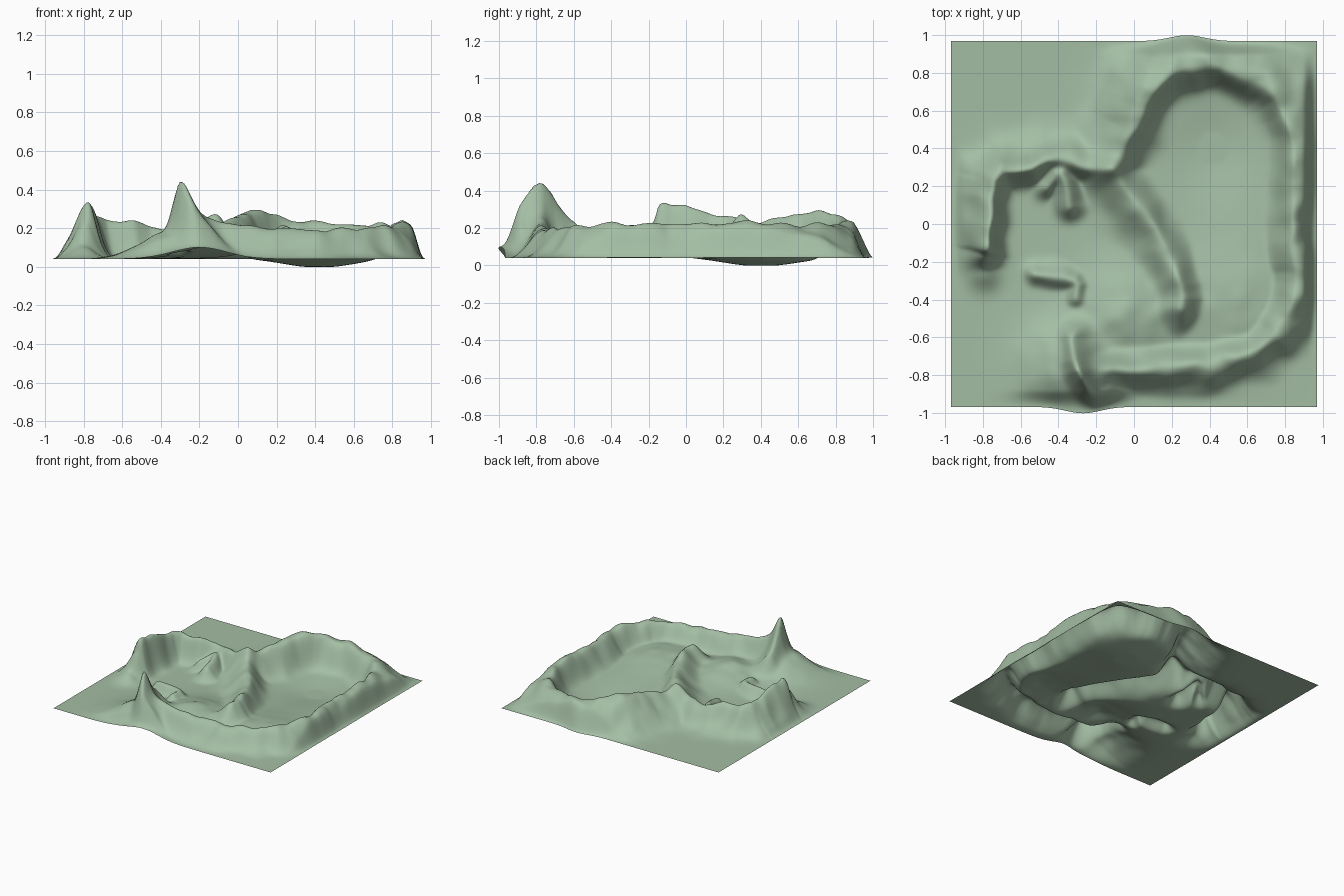
import bpy, math
from mathutils import noise, Vector

if "Cube" in bpy.data.objects:
    bpy.data.objects.remove(bpy.data.objects["Cube"])

N = 180          # grid cells per side
HALF = 0.968     # half width of the sheet
BASE = 0.04      # level of the flat plain


def spline(pts, steps=3):
    """Catmull-Rom curve through the crest points (x, y, height)."""
    p = [Vector(q) for q in pts]
    p = [2 * p[0] - p[1]] + p + [2 * p[-1] - p[-2]]
    out = []
    for a, b, c, d in zip(p, p[1:], p[2:], p[3:]):
        for k in range(steps):
            t = k / steps
            out.append(.5 * (2 * b + (c - a) * t + (2 * a - 5 * b + 4 * c - d) * t * t
                             + (3 * b - a - 3 * c + d) * t ** 3))
    return out + [p[-2]]


# Each ridge: crest curve, left width, right width, falloff power
junction = (-.12, .28, .17)
rim = spline([junction, (0, .5, .22), (.08, .7, .25), (.28, .83, .21), (.55, .81, .18),
              (.76, .66, .18), (.85, .35, .19), (.84, -.1, .18), (.86, -.32, .18),
              (.74, -.6, .17), (.4, -.74, .15), (0, -.76, .18), (-.27, -.78, .23)])
divider = spline([junction, (.12, -.04, .14), (.26, -.34, .17), (.26, -.45, .17)])
arm = spline([junction, (-.4, .34, .16), (-.55, .29, .2), (-.74, .23, .22),
              (-.77, -.1, .3), (-.78, -.16, .2)])
hook = spline([(-.46, .2, .09), (-.39, .27, .14), (-.33, .1, .1)])
peak = spline([(-.33, -.62, .2), (-.3, -.77, .37), (-.2, -.9, .25)])
rubble = spline([(-.52, -.26, .07), (-.31, -.3, .08), (-.3, -.4, .07)])
RIDGES = [(divider, .075, .12, 1.8), (arm, .06, .11, 1.8),
          (hook, .06, .06, 2), (peak, .12, .07, 1.5), (rubble, .05, .05, 2)]

# Broad swells: x, y, height, radius
SWELLS = [(-.34, -.76, .15, .22), (-.05, -.48, .09, .24),
          (.5, -.42, .06, .3), (-.8, -.26, .06, .08)]


def gauss(t, w):
    return math.exp(-(t / w) ** 2)


def smooth01(t):
    t = max(0, min(1, t))
    return t * t * (3 - 2 * t)


def ridge_height(x, y, pts, wl, wr, power):
    best, h, side = 1e9, 0, 0
    for (ax, ay, ah), (bx, by, bh) in zip(pts, pts[1:]):
        dx, dy = bx - ax, by - ay
        ll = dx * dx + dy * dy
        t = max(0, min(1, ((x - ax) * dx + (y - ay) * dy) / ll))
        ex, ey = x - ax - t * dx, y - ay - t * dy
        d = math.hypot(ex, ey)
        if d < best:
            best, h = d, ah + t * (bh - ah)
            side = (dx * ey - dy * ex) / (d * math.sqrt(ll) + 1e-9)
    w = (wl + wr) / 2 + side * (wl - wr) / 2
    return max(0, h) * math.exp(-(best / w) ** power)


def surface(x, y):
    # slight wobble so crests look natural
    wx = x + .026 * noise.noise(Vector((x * 6, y * 6, 1)))
    wy = y + .026 * noise.noise(Vector((x * 6, y * 6, 7)))
    vals = [ridge_height(wx, wy, *r) for r in RIDGES]
    # the rim's outer flank widens towards the back
    vals.append(ridge_height(wx, wy, rim, .105 + .07 * smooth01(y / .6), .085, 2))
    vals += [h * gauss(math.hypot(x - cx, y - cy), r) for cx, cy, h, r in SWELLS]
    z = sum(v ** 3.5 for v in vals) ** (1 / 3.5)
    z *= 1 + .12 * noise.noise(Vector((x * 9, y * 9, 3)))
    # sunken floor of the big basin
    z -= .045 * gauss(x - .42, .24) * gauss(y - .4, .26)
    # fall to the plain at the border, with the front edge lifted
    side = smooth01((HALF - abs(x)) / .07) * smooth01((HALF - y) / .08)
    front = smooth01((y + HALF) / .09)
    lift = .06 * gauss(x + .2, .2) * gauss(y + HALF, .1)
    z = z * side * front + lift * (1 - front)
    # soft bulges past the front and back edges
    out_f = -.034 * gauss(x + .27, .13) * gauss(y + HALF, .07)
    out_b = .034 * gauss(x - .28, .13) * gauss(y - HALF + .015, .05)
    return x, y + out_f + out_b, max(0, BASE + z)


# Terrain sheet
coords = [-HALF + 2 * HALF * i / N for i in range(N + 1)]
verts = [surface(x, y) for y in coords for x in coords]
W = N + 1
faces = [(j * W + i, j * W + i + 1, (j + 1) * W + i + 1, (j + 1) * W + i)
         for j in range(N) for i in range(N)]
mesh = bpy.data.meshes.new("terrain")
mesh.from_pydata(verts, [], faces)
mesh.update()
terrain = bpy.data.objects.new("terrain", mesh)
bpy.context.collection.objects.link(terrain)
mesh.polygons.foreach_set("use_smooth", [True] * len(mesh.polygons))

# Muted green ground
green = bpy.data.materials.new("green_ground")
green.diffuse_color = (.37, .51, .37, 1)
green.use_nodes = True
green.node_tree.nodes["Principled BSDF"].inputs["Base Color"].default_value = green.diffuse_color
mesh.materials.append(green)

# Soften creases where ridges meet
soften = terrain.modifiers.new("soften", 'SMOOTH')
soften.factor = .5
soften.iterations = 3
soften.use_x = soften.use_y = False
